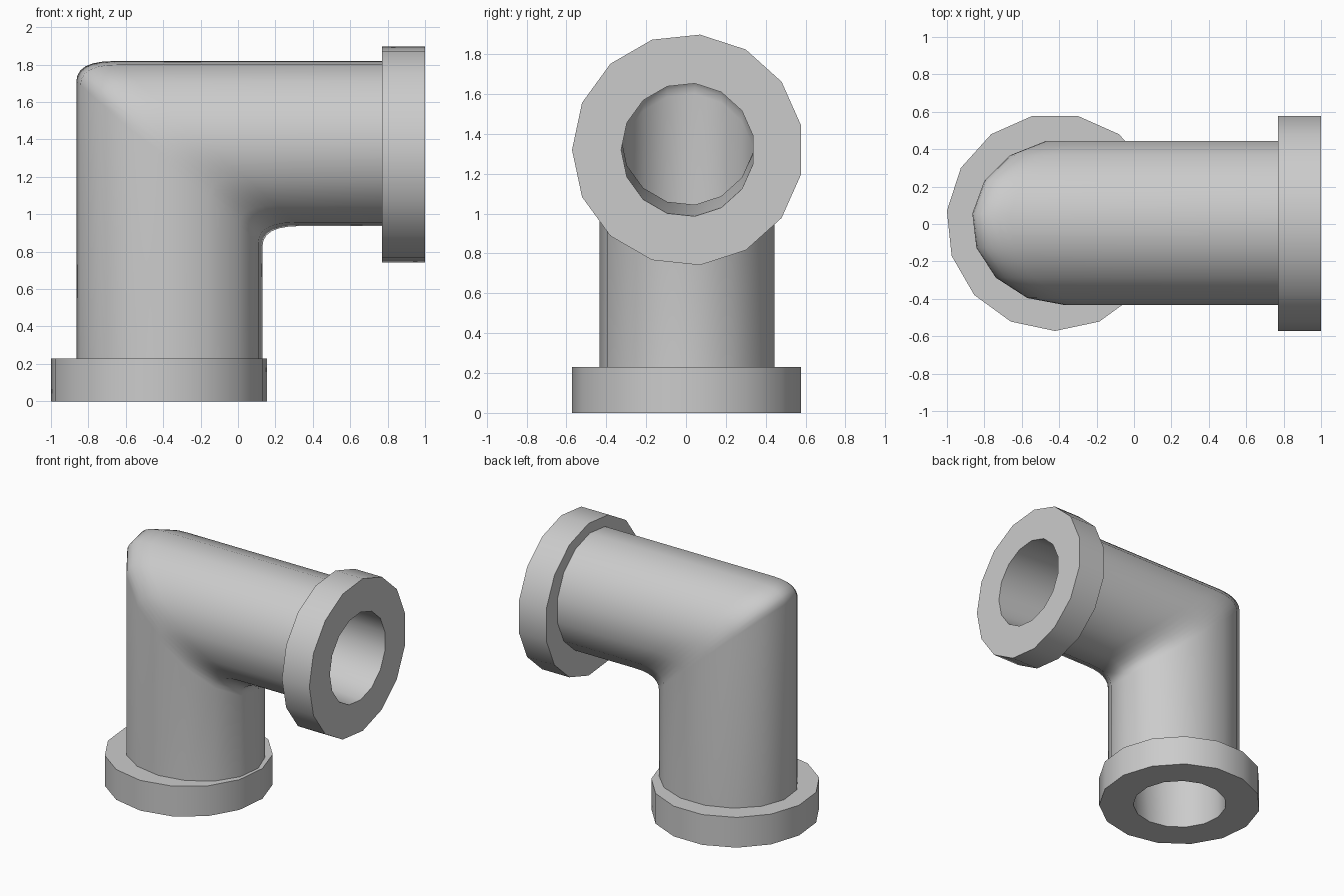
import bpy, bmesh, math
from mathutils import Vector

cube = bpy.data.objects.get("Cube")
if cube:
    bpy.data.objects.remove(cube, do_unlink=True)

SIDES = 15
CY = 0.0095            # slight sideways offset of all the rings
LIP = 0.23             # flange thickness
FLANGE_X, FLANGE_Z = -0.422, 1.32
PIPE_X, PIPE_Z = -0.367, 1.378
FLANGE_R, BORE_R = 0.5815, 0.335
ANGLES = [math.radians(-90 + 360 * k / SIDES) for k in range(SIDES)]

grey = bpy.data.materials.new("plain grey")
grey.use_nodes = True
grey.diffuse_color = (0.6, 0.6, 0.6, 1)
grey.node_tree.nodes["Principled BSDF"].inputs["Base Color"].default_value = (0.6, 0.6, 0.6, 1)


def level_ring(z, cx, rx, ry):
    """Ring lying flat, around the upright arm."""
    return [Vector((cx + rx * math.cos(a), CY + ry * math.sin(a), z)) for a in ANGLES]


def upright_ring(x, cz, r):
    """Ring standing up, around the sideways arm."""
    return [Vector((x, CY + r * math.sin(a), cz - r * math.cos(a))) for a in ANGLES]


def bend_rings(rx, r, steps=6):
    """Mitred corner between the two arms, rounded along each lengthwise edge."""
    rings = []
    for i in range(steps + 1):
        t = i / steps
        ring = []
        for a in ANGLES:
            corner = Vector((PIPE_X + rx * math.cos(a), CY + r * math.sin(a),
                             PIPE_Z - r * math.cos(a)))
            start = corner - Vector((0, 0, 0.11))
            end = corner + Vector((0.2, 0, 0))
            ring.append(start * (1 - t) ** 2 + corner * 2 * t * (1 - t) + end * t * t)
        rings.append(ring)
    return rings


def loft(name, rings, flip=False):
    bm = bmesh.new()
    rows = [[bm.verts.new(p) for p in ring] for ring in rings]
    for low, high in zip(rows, rows[1:]):
        for k in range(SIDES):
            n = (k + 1) % SIDES
            face = bm.faces.new((low[k], low[n], high[n], high[k]))
            if flip:
                face.normal_flip()
    mesh = bpy.data.meshes.new(name)
    bm.to_mesh(mesh)
    bm.free()
    mesh.materials.append(grey)
    obj = bpy.data.objects.new(name, mesh)
    bpy.context.collection.objects.link(obj)
    bpy.ops.object.select_all(action="DESELECT")
    obj.select_set(True)
    bpy.context.view_layer.objects.active = obj
    bpy.ops.object.shade_smooth_by_angle(angle=math.radians(40))
    return obj


# Pipe ends, shared by the walls and the flanges
wall_bottom = level_ring(LIP, PIPE_X, 0.5, 0.4435)
wall_side = upright_ring(1 - LIP, PIPE_Z, 0.4435)
bore_bottom = level_ring(0, FLANGE_X, BORE_R, BORE_R)
bore_side = upright_ring(1, FLANGE_Z, BORE_R)

# Outer wall and inner bore of the elbow
loft("elbow_wall", [wall_bottom] + bend_rings(0.5, 0.4435) + [wall_side])
loft("elbow_bore", [bore_bottom] + bend_rings(0.385, BORE_R) + [bore_side], flip=True)

# Flanges: end face, rim, and shoulder in to the wall
loft("bottom_flange", [bore_bottom,
                       level_ring(0, FLANGE_X, FLANGE_R, FLANGE_R),
                       level_ring(LIP, FLANGE_X, FLANGE_R, FLANGE_R),
                       wall_bottom])
loft("side_flange", [wall_side,
                     upright_ring(1 - LIP, FLANGE_Z, FLANGE_R),
                     upright_ring(1, FLANGE_Z, FLANGE_R),
                     bore_side])
